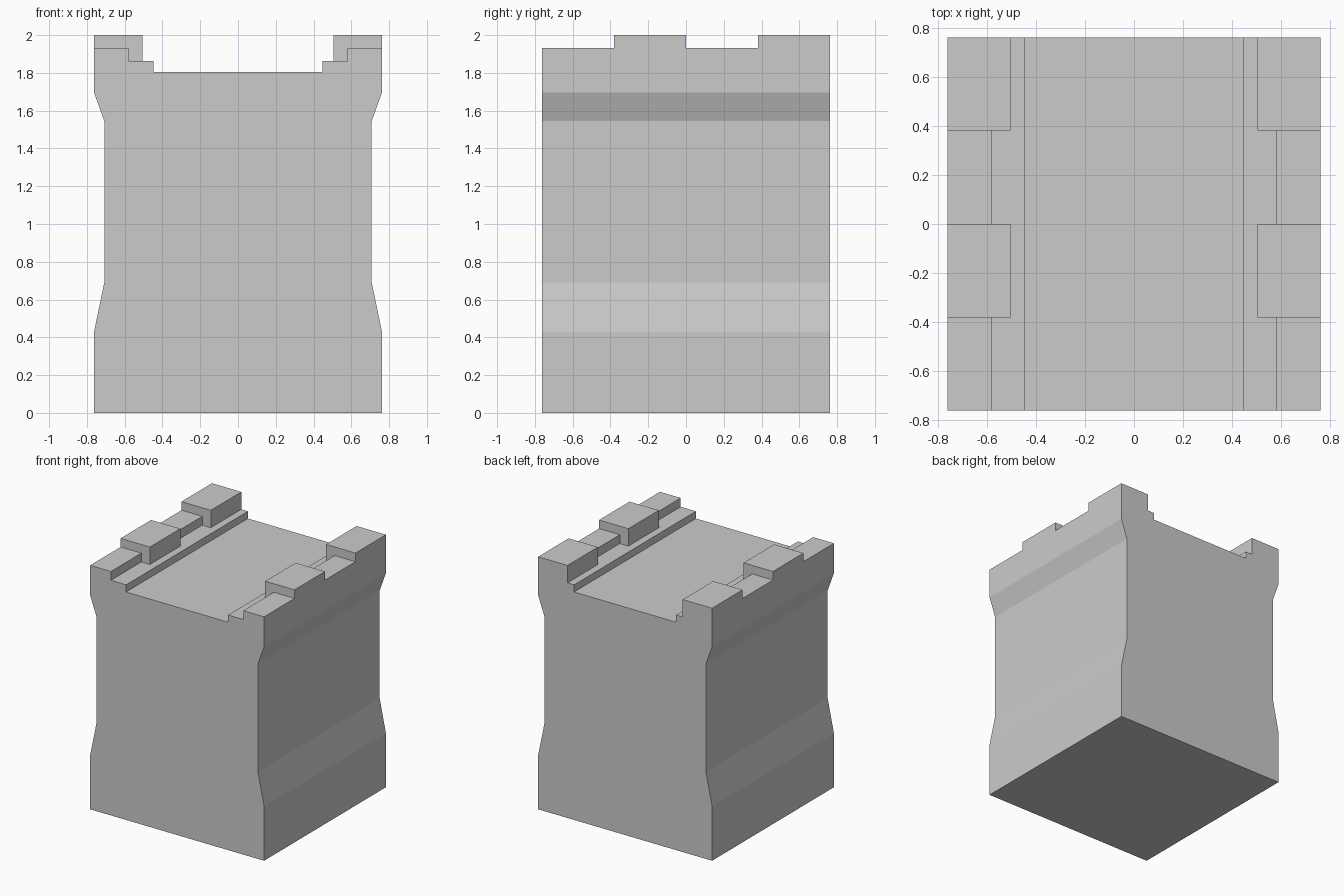
import bpy, bmesh

if "Cube" in bpy.data.objects:
    bpy.data.objects.remove(bpy.data.objects["Cube"])

HALF = 0.762  # half width and half depth


def extrude_profile(name, points, y0, y1):
    """Closed x-z profile swept along y."""
    bm = bmesh.new()
    face = bm.faces.new([bm.verts.new((x, y0, z)) for x, z in points])
    swept = bmesh.ops.extrude_face_region(bm, geom=[face], use_keep_orig=True)
    verts = [v for v in swept["geom"] if isinstance(v, bmesh.types.BMVert)]
    bmesh.ops.translate(bm, verts=verts, vec=(0, y1 - y0, 0))
    bmesh.ops.recalc_face_normals(bm, faces=bm.faces)
    mesh = bpy.data.meshes.new(name)
    bm.to_mesh(mesh)
    bm.free()
    obj = bpy.data.objects.new(name, mesh)
    bpy.context.collection.objects.link(obj)
    return obj


# Wall body: waisted sides, stepped walkway between low parapets
right = [(HALF, 0), (HALF, 0.43), (0.708, 0.69), (0.708, 1.545),
         (HALF, 1.695), (HALF, 1.932), (0.58, 1.932), (0.58, 1.862),
         (0.447, 1.862), (0.447, 1.805)]
left = [(-x, z) for x, z in reversed(right)]
extrude_profile("wall_body", right + left, -HALF, HALF)

# Merlons: L-shaped blocks resting over each parapet and its inner step
merlon = [(0.505, 1.862), (0.58, 1.862), (0.58, 1.932),
          (HALF, 1.932), (HALF, 2.0), (0.505, 2.0)]
for i, y in enumerate((-HALF / 2, HALF / 2)):
    block = extrude_profile(f"merlon_pair_{i + 1}", merlon, y, y + HALF / 2)
    block.modifiers.new("mirror", 'MIRROR').use_axis[0] = True
